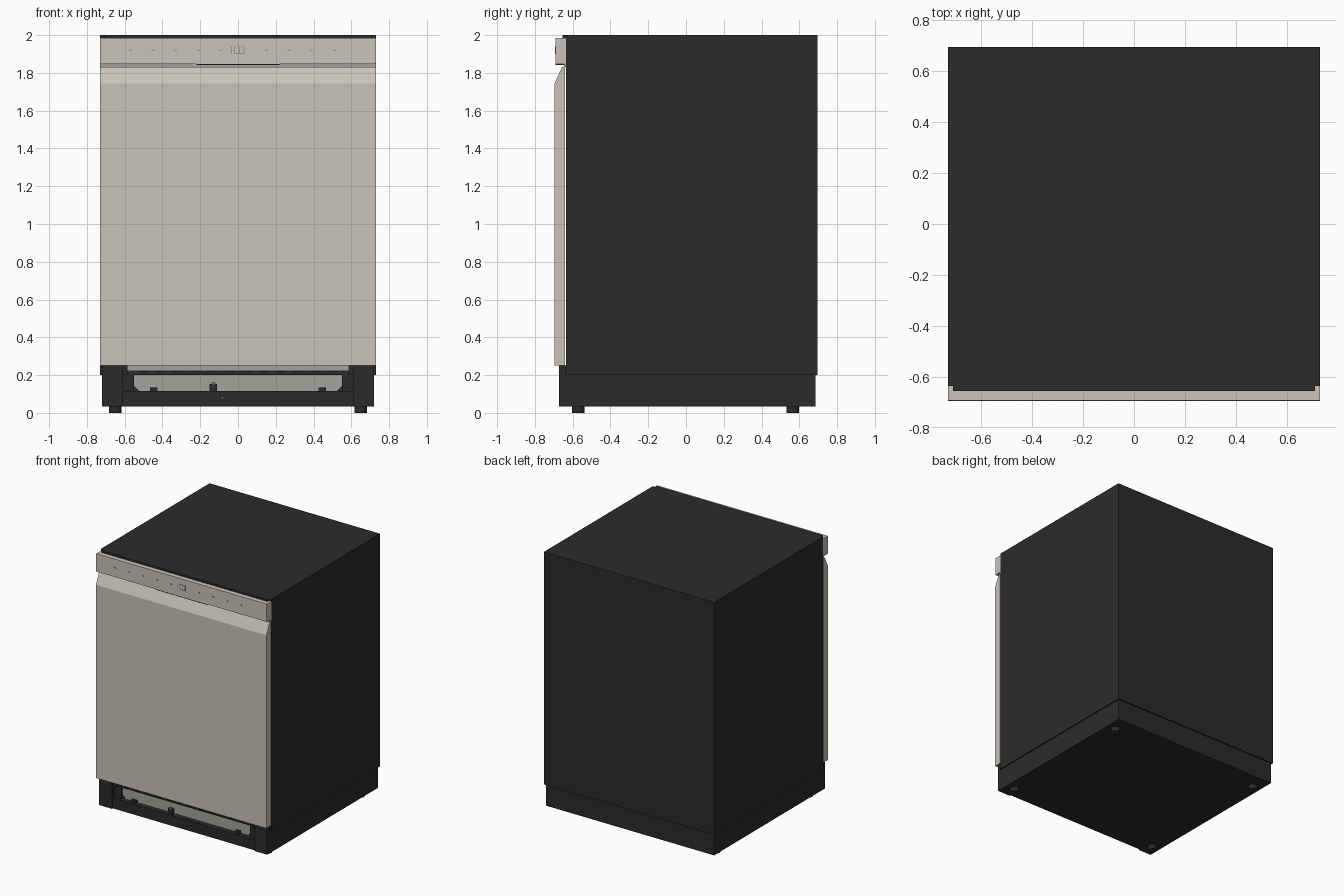
import bpy
import bmesh

old = bpy.data.objects.get("Cube")
if old:
    bpy.data.objects.remove(old, do_unlink=True)


def material(name, rgb):
    m = bpy.data.materials.new(name)
    m.use_nodes = True
    m.diffuse_color = (*rgb, 1)
    node = m.node_tree.nodes["Principled BSDF"]
    node.inputs["Base Color"].default_value = (*rgb, 1)
    node.inputs["Roughness"].default_value = 0.6
    return m


DARK = material("charcoal", (0.024, 0.024, 0.024))
STEEL = material("warm steel", (0.59, 0.55, 0.485))
GREY = material("plain grey", (0.36, 0.36, 0.34))
MARK = material("marking grey", (0.3, 0.3, 0.3))


def finish(name, bm, mat):
    bmesh.ops.recalc_face_normals(bm, faces=bm.faces)
    mesh = bpy.data.meshes.new(name)
    bm.to_mesh(mesh)
    bm.free()
    mesh.materials.append(mat)
    ob = bpy.data.objects.new(name, mesh)
    bpy.context.collection.objects.link(ob)
    return ob


def box(name, x, y, z, mat):
    """Box from (min, max) ranges."""
    bm = bmesh.new()
    bmesh.ops.create_cube(bm, size=1)
    for v in bm.verts:
        v.co = [r[0] if c < 0 else r[1] for c, r in zip(v.co, (x, y, z))]
    return finish(name, bm, mat)


def prism(name, points, axis, lo, hi, mat):
    """Extrude a profile along x (points are y, z) or y (points are x, z)."""
    def place(p, d):
        return (d, p[0], p[1]) if axis == "x" else (p[0], d, p[1])
    bm = bmesh.new()
    face = bm.faces.new([bm.verts.new(place(p, lo)) for p in points])
    out = bmesh.ops.extrude_face_region(bm, geom=[face])
    move = place((0, 0), hi - lo)
    bmesh.ops.translate(bm, vec=move, verts=[g for g in out["geom"] if isinstance(g, bmesh.types.BMVert)])
    return finish(name, bm, mat)


def cylinder(name, x, y, z, radius, depth, mat, sides=24):
    bm = bmesh.new()
    bmesh.ops.create_cone(bm, cap_ends=True, segments=sides, radius1=radius,
                          radius2=radius, depth=depth)
    bmesh.ops.translate(bm, vec=(x, y, z), verts=bm.verts)
    ob = finish(name, bm, mat)
    for p in ob.data.polygons:
        p.use_smooth = abs(p.normal.z) < 0.5
    return ob


# Cabinet and plinth
box("cabinet", (-0.73, 0.73), (-0.635, 0.695), (0.2, 2.0), DARK)
box("plinth", (-0.72, 0.72), (-0.6, 0.685), (0.035, 0.2), DARK)
box("top_seal", (-0.71, 0.71), (-0.655, -0.635), (1.94, 2.0), DARK)

# Door with a slanted upper grip edge
prism("door", [(-0.64, 0.25), (-0.695, 0.25), (-0.695, 1.745), (-0.657, 1.83),
               (-0.64, 1.83)], "x", -0.73, 0.73, STEEL)
box("grip_back", (-0.73, 0.73), (-0.645, -0.635), (1.83, 1.85), GREY)
box("control_panel", (-0.73, 0.73), (-0.692, -0.635), (1.847, 1.985), STEEL)
box("grip_pocket", (-0.22, 0.22), (-0.69, -0.64), (1.841, 1.847), DARK)

# Control markings
FACE = (-0.694, -0.69)
for i in range(10):
    x = -0.57 + 0.12 * i
    if i != 5:
        box("control_mark", (x - 0.008, x + 0.008), FACE, (1.916, 1.922), MARK)
for x in (-0.035, -0.018, 0.008, 0.032):
    box("display_bar", (x - 0.002, x + 0.002), FACE, (1.9, 1.94), MARK)
for z in (1.9, 1.936):
    box("display_edge", (-0.018, 0.032), FACE, (z, z + 0.004), MARK)

# Recessed toe panel with clipped lower corners
prism("toe_panel", [(-0.55, 0.22), (-0.55, 0.14), (-0.525, 0.115), (0.525, 0.115),
                    (0.55, 0.14), (0.55, 0.22)], "y", -0.625, -0.6, GREY)
box("toe_flange", (-0.585, 0.585), (-0.65, -0.6), (0.222, 0.25), GREY)
box("toe_bar", (-0.61, 0.61), (-0.662, -0.6), (0.035, 0.115), DARK)
box("centre_latch", (-0.15, -0.11), (-0.64, -0.62), (0.115, 0.152), DARK)
cylinder("latch_pin", -0.13, -0.635, 0.155, 0.008, 0.012, MARK, 12)
box("toe_screw", (-0.088, -0.076), (-0.67, -0.66), (0.074, 0.086), MARK)
for i in range(12):
    x = -0.5 + i / 11
    box("flange_slot", (x - 0.025, x + 0.025), (-0.652, -0.648), (0.219, 0.224), DARK)

# Mirrored front posts, brackets, tabs and feet
for side, s in (("left", 1), ("right", -1)):
    def span(a, b):
        return tuple(sorted((s * a, s * b)))
    box(side + "_front_post", span(0.61, 0.72), (-0.672, -0.6), (0.035, 0.25), DARK)
    box(side + "_post_bracket", span(0.55, 0.61), (-0.64, -0.6), (0.115, 0.215), DARK)
    box(side + "_post_strip", span(0.585, 0.61), (-0.655, -0.6), (0.2, 0.25), DARK)
    box(side + "_corner_bracket", span(0.72, 0.73), (-0.64, -0.63), (0.2, 0.25), DARK)
    box(side + "_toe_tab", span(0.425, 0.465), (-0.64, -0.62), (0.115, 0.134), DARK)
    for end, y in (("front", -0.57), ("back", 0.565)):
        cylinder(f"{side}_{end}_foot", s * 0.65, y, 0.02, 0.033, 0.04, DARK)
